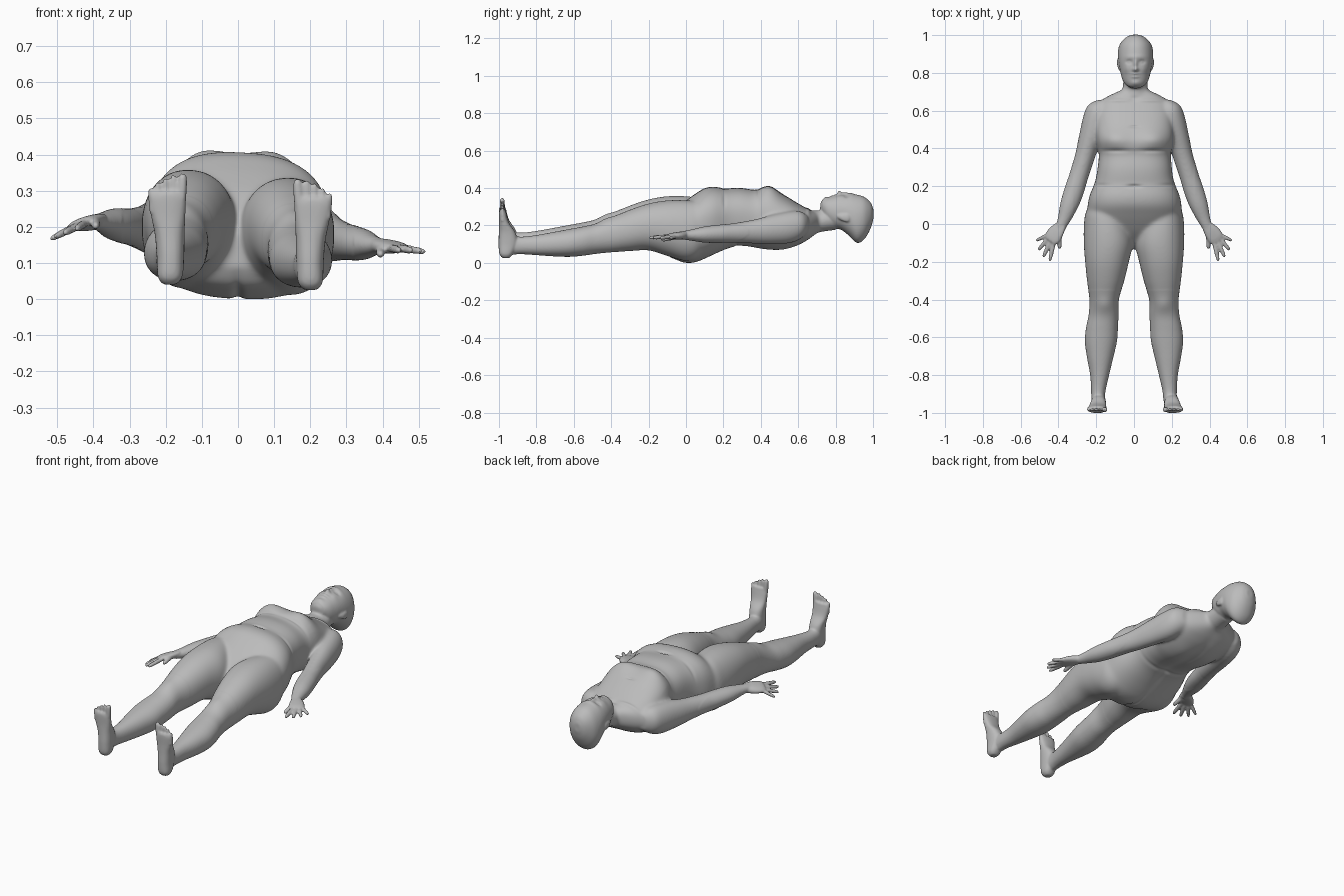
import bpy, bmesh, math
from mathutils import Vector

old = bpy.data.objects.get("Cube")
if old:
    bpy.data.objects.remove(old, do_unlink=True)

X, Y, Z = Vector((1, 0, 0)), Vector((0, 1, 0)), Vector((0, 0, 1))
bm = bmesh.new()


def smooth_keys(keys, steps=6):
    """Catmull-Rom interpolation of cross-section keys."""
    out = []
    for i in range(len(keys) - 1):
        a, b = keys[max(i - 1, 0)], keys[i]
        c, d = keys[i + 1], keys[min(i + 2, len(keys) - 1)]
        for s in range(steps):
            t = s / steps
            out.append([0.5 * (2 * q + (r - p) * t + (2 * p - 5 * q + 4 * r - w) * t * t
                               + (3 * q - p - 3 * r + w) * t ** 3)
                        for p, q, r, w in zip(a, b, c, d)])
    out.append(list(keys[-1]))
    return out


def loft(keys, u, v, n=2.0, segs=40):
    """Closed skin through keys (x, y, z, radius along u, radius along v)."""
    rings = []
    for x, y, z, ru, rv in smooth_keys(keys):
        ring = []
        for k in range(segs):
            c, s = math.cos(math.tau * k / segs), math.sin(math.tau * k / segs)
            pu = math.copysign(abs(c) ** (2 / n), c) * max(ru, 0.002)
            pv = math.copysign(abs(s) ** (2 / n), s) * max(rv, 0.002)
            ring.append(bm.verts.new(Vector((x, y, z)) + u * pu + v * pv))
        rings.append(ring)
    faces = [bm.faces.new(rings[0]), bm.faces.new(rings[-1][::-1])]
    for r0, r1 in zip(rings, rings[1:]):
        for k in range(segs):
            j = (k + 1) % segs
            faces.append(bm.faces.new((r0[k], r1[k], r1[j], r0[j])))
    bmesh.ops.recalc_face_normals(bm, faces=faces)


def along_y(rows, n=2.0, segs=40, roll=0.0):
    """Loft along y from rows (y, centre x, half width, bottom z, top z)."""
    u = Vector((math.cos(roll), 0, -math.sin(roll)))
    loft([(cx, y, (zb + zt) / 2, w, (zt - zb) / 2) for y, cx, w, zb, zt in rows],
         u, Y.cross(u) * -1, n, segs)


def digit(p0, p1, r):
    """Rounded finger or toe from p0 to p1."""
    p0, p1 = Vector(p0), Vector(p1)
    d = (p1 - p0).normalized()
    u = d.cross(Z if abs(d.z) < 0.8 else Y).normalized()
    keys = []
    for t, k in ((0, 1), (0.45, 1), (0.8, 0.9), (0.94, 0.7), (1, 0.3)):
        keys.append((*p0.lerp(p1, t), r * k, r * k))
    loft(keys, u, d.cross(u), segs=14)


# Torso, from the shoulders down to the crotch, rolled slightly to its left
along_y([(0.71, 0.005, 0.07, 0.17, 0.27), (0.68, 0.004, 0.135, 0.148, 0.28),
         (0.65, 0.003, 0.18, 0.127, 0.293), (0.60, 0.002, 0.20, 0.10, 0.32),
         (0.53, 0.002, 0.207, 0.08, 0.362), (0.45, 0.004, 0.206, 0.076, 0.398),
         (0.40, 0.005, 0.196, 0.08, 0.400), (0.37, 0.005, 0.19, 0.085, 0.392),
         (0.30, 0.004, 0.196, 0.095, 0.403), (0.25, 0.003, 0.203, 0.088, 0.403),
         (0.21, 0.003, 0.214, 0.076, 0.400), (0.15, 0.003, 0.238, 0.05, 0.410),
         (0.10, 0.003, 0.248, 0.027, 0.402), (0.05, 0.003, 0.25, 0.008, 0.372),
         (0.0, 0.003, 0.24, 0.004, 0.336), (-0.05, 0.002, 0.21, 0.020, 0.295),
         (-0.10, 0, 0.15, 0.045, 0.24), (-0.13, 0, 0.07, 0.09, 0.19)],
        n=2.5, segs=72, roll=0.05)

# Neck
along_y([(0.56, 0.004, 0.11, 0.12, 0.29), (0.65, 0.005, 0.08, 0.145, 0.288),
         (0.72, 0.006, 0.066, 0.168, 0.283), (0.80, 0.008, 0.062, 0.18, 0.31)])

# Head, from crown to chin
along_y([(1.002, 0.008, 0.02, 0.24, 0.29), (0.988, 0.008, 0.05, 0.19, 0.325),
         (0.955, 0.008, 0.081, 0.132, 0.355), (0.915, 0.008, 0.093, 0.110, 0.368),
         (0.87, 0.008, 0.091, 0.15, 0.372), (0.83, 0.008, 0.085, 0.18, 0.367),
         (0.79, 0.008, 0.077, 0.19, 0.361), (0.755, 0.008, 0.065, 0.22, 0.353),
         (0.732, 0.008, 0.046, 0.26, 0.342), (0.717, 0.008, 0.02, 0.295, 0.328)],
        n=2.12, segs=56)

for s in (-1, 1):
    # Ear
    along_y([(0.81, 0.008 + s * 0.080, 0.005, 0.245, 0.26),
             (0.835, 0.008 + s * 0.087, 0.009, 0.228, 0.265),
             (0.865, 0.008 + s * 0.090, 0.008, 0.222, 0.265),
             (0.878, 0.008 + s * 0.089, 0.004, 0.235, 0.252)], segs=16)

    # Leg, from the hip to the heel; the right one lies higher
    under, over = (0.018, 0.0) if s < 0 else (0.0, -0.022)
    along_y([(y, s * (a + b) / 2, (b - a) / 2, zb + under, zt + over) for y, a, b, zb, zt in (
        (0.14, 0.10, 0.20, 0.13, 0.28), (0.07, 0.05, 0.252, 0.04, 0.345),
        (0.0, 0.022, 0.265, 0.014, 0.36), (-0.10, 0.006, 0.266, 0.04, 0.36),
        (-0.20, 0.027, 0.259, 0.07, 0.343), (-0.30, 0.051, 0.249, 0.066, 0.31),
        (-0.40, 0.08, 0.236, 0.06, 0.268), (-0.48, 0.082, 0.24, 0.052, 0.236),
        (-0.55, 0.085, 0.254, 0.042, 0.220), (-0.62, 0.09, 0.26, 0.036, 0.207),
        (-0.70, 0.108, 0.25, 0.038, 0.192), (-0.80, 0.132, 0.232, 0.045, 0.174),
        (-0.88, 0.15, 0.227, 0.050, 0.165), (-0.93, 0.156, 0.226, 0.048, 0.17),
        (-0.975, 0.165, 0.222, 0.05, 0.155))], n=2.15)

    # Foot, heel up to the ball
    up = 0.011 if s < 0 else -0.004
    loft([(s * x + 0.006, (y0 + y1) / 2, z + up, w, (y1 - y0) / 2) for z, x, w, y0, y1 in (
        (0.033, 0.195, 0.018, -0.98, -0.945), (0.055, 0.194, 0.034, -0.998, -0.925),
        (0.11, 0.193, 0.038, -1.002, -0.90), (0.17, 0.195, 0.041, -1.0, -0.912),
        (0.22, 0.199, 0.047, -0.999, -0.945), (0.27, 0.202, 0.052, -1.0, -0.96),
        (0.29, 0.201, 0.047, -0.997, -0.964))], X, Y, 2.4)
    # Toes, big toe on the inside
    for x, z, r in ((0.158, 0.34, 0.014), (0.184, 0.337, 0.0093), (0.206, 0.329, 0.009),
                    (0.228, 0.317, 0.009), (0.248, 0.302, 0.009)):
        digit((s * (0.2 + (x - 0.2) * 0.88) + 0.006, -0.981, z + up - 0.07),
              (s * x + 0.006, -0.983, z + up), r)

    # Arm, right one lies a little higher and its hand rolls thumb up
    lift, roll = (0.066, 0.35) if s < 0 else (0.0, 0.0)
    loft([(s * x, y, z + lift * min(1, (0.64 - y) / 0.64), ru, rv) for x, y, z, ru, rv in (
        (0.165, 0.65, 0.21, 0.03, 0.045), (0.183, 0.61, 0.205, 0.064, 0.075),
        (0.205, 0.55, 0.193, 0.067, 0.085), (0.235, 0.45, 0.18, 0.059, 0.076),
        (0.262, 0.35, 0.17, 0.053, 0.063), (0.293, 0.25, 0.163, 0.051, 0.053),
        (0.315, 0.18, 0.159, 0.053, 0.049), (0.342, 0.1, 0.155, 0.049, 0.043),
        (0.368, 0.03, 0.152, 0.035, 0.03), (0.385, -0.01, 0.151, 0.028, 0.023),
        (0.395, -0.03, 0.15, 0.028, 0.02))], Vector((s * 0.957, 0.287, 0)), Z)
    # Palm
    loft([(s * x, y, z + lift, ru, rv) for x, y, z, ru, rv in (
        (0.383, -0.005, 0.152, 0.026, 0.021), (0.41, -0.04, 0.149, 0.04, 0.02),
        (0.433, -0.072, 0.147, 0.042, 0.016), (0.445, -0.09, 0.145, 0.034, 0.012))],
        Vector((s * 0.8, 0.6, -roll * 0.8)), Z, 2.3)
    # Fingers and thumb: knuckle x, y then tip x, y, z
    for x0, y0, x1, y1, z1, r in ((0.452, -0.055, 0.519, -0.088, 0.134, 0.010),
                                  (0.447, -0.066, 0.507, -0.139, 0.136, 0.011),
                                  (0.437, -0.078, 0.481, -0.177, 0.138, 0.0115),
                                  (0.421, -0.084, 0.447, -0.197, 0.138, 0.0115),
                                  (0.395, -0.035, 0.394, -0.132, 0.126, 0.013)):
        digit((s * x0, y0, 0.146 + lift + roll * (0.43 - x0)),
              (s * x1, y1, z1 + lift + roll * (0.43 - x1)), r)

# Fuse all parts into one seamless skin
rough = bpy.data.meshes.new("rough_body")
bm.to_mesh(rough)
bm.free()
body = bpy.data.objects.new("body", rough)
bpy.context.scene.collection.objects.link(body)
remesh = body.modifiers.new("fuse", 'REMESH')
remesh.mode = 'VOXEL'
remesh.voxel_size = 0.0054
relax = body.modifiers.new("relax", 'SMOOTH')
relax.factor = 0.5
relax.iterations = 4
bpy.context.view_layer.update()
skin = bpy.data.meshes.new_from_object(body.evaluated_get(bpy.context.evaluated_depsgraph_get()))
body.modifiers.clear()
body.data = skin
skin.name = "body"
bpy.data.meshes.remove(rough)

# Blend the shoulders, hips and neck into the trunk
bm = bmesh.new()
bm.from_mesh(skin)
trunk = [v for v in bm.verts if abs(v.co.x) < 0.32 and -0.35 < v.co.y < 0.73]
for _ in range(24):
    bmesh.ops.smooth_vert(bm, verts=trunk, factor=0.5,
                          use_axis_x=True, use_axis_y=True, use_axis_z=True)
bm.to_mesh(skin)
bm.free()
skin.update()

# Soft sculpting: x, y, spread x, spread y, height, side (1 front, -1 back)
BUMPS = [
    (0.008, 0.845, 0.010, 0.028, 0.011, 1),   # nose bridge
    (0.008, 0.818, 0.015, 0.012, 0.019, 1),   # nose tip
    (0.008, 0.885, 0.05, 0.012, 0.004, 1),    # brow
    (0.008, 0.795, 0.022, 0.006, 0.006, 1),   # upper lip
    (0.008, 0.779, 0.019, 0.006, 0.005, 1),   # lower lip
    (0.008, 0.745, 0.025, 0.014, 0.006, 1),   # chin
    (0.0, 0.20, 0.035, 0.008, -0.010, 1),     # navel
    (0.0, 0.515, 0.025, 0.006, -0.006, 1),    # chest crease
    (0.0, 0.66, 0.025, 0.015, -0.006, 1),     # throat hollow
    (0.0, 0.40, 0.03, 0.18, 0.010, -1),       # spine
    (0.0, -0.03, 0.014, 0.08, 0.010, -1),     # seat cleft
    (0.0, 0.27, 0.18, 0.012, 0.005, -1),      # back fold
]
for s in (-1, 1):
    BUMPS += [
        (0.008 + s * 0.034, 0.858, 0.017, 0.011, -0.010, 1),  # eye socket
        (0.008 + s * 0.034, 0.857, 0.009, 0.006, 0.005, 1),   # eyelid
        (0.008 + s * 0.045, 0.82, 0.02, 0.02, 0.004, 1),      # cheek
        (s * 0.11, 0.45, 0.08, 0.055, 0.024, 1),              # breast
        (s * 0.10, 0.388, 0.07, 0.010, -0.007, 1),            # fold under the breast
        (s * 0.19, 0.205, 0.05, 0.010, -0.006, 1),            # side fold
        (s * 0.09, 0.655, 0.07, 0.010, 0.006, 1),             # collarbone
        (s * 0.155, -0.43, 0.04, 0.04, 0.007, 1),             # kneecap
        (s * 0.09, 0.50, 0.05, 0.08, -0.006, -1),             # shoulder blade
    ]
moves = []
for v in skin.vertices:
    dz = 0.0
    for x, y, rx, ry, h, side in BUMPS:
        facing = v.normal.z * side
        if facing > 0.1 and abs(v.co.y - y) < 3 * ry:
            e = ((v.co.x - x) / rx) ** 2 + ((v.co.y - y) / ry) ** 2
            dz += h * math.exp(-e) * min(1, facing * 2)
    moves.append(dz)
for v, dz in zip(skin.vertices, moves):
    v.co.z += dz

# Rest on the ground
low = min(v.co.z for v in skin.vertices)
for v in skin.vertices:
    v.co.z -= low

# Single grey skin colour
grey = bpy.data.materials.new("plain_grey")
grey.use_nodes = True
colour = (0.5, 0.5, 0.5, 1.0)
grey.diffuse_color = colour
grey.node_tree.nodes["Principled BSDF"].inputs["Base Color"].default_value = colour
skin.materials.clear()
skin.materials.append(grey)
for p in skin.polygons:
    p.use_smooth = True
    p.material_index = 0
skin.update()
